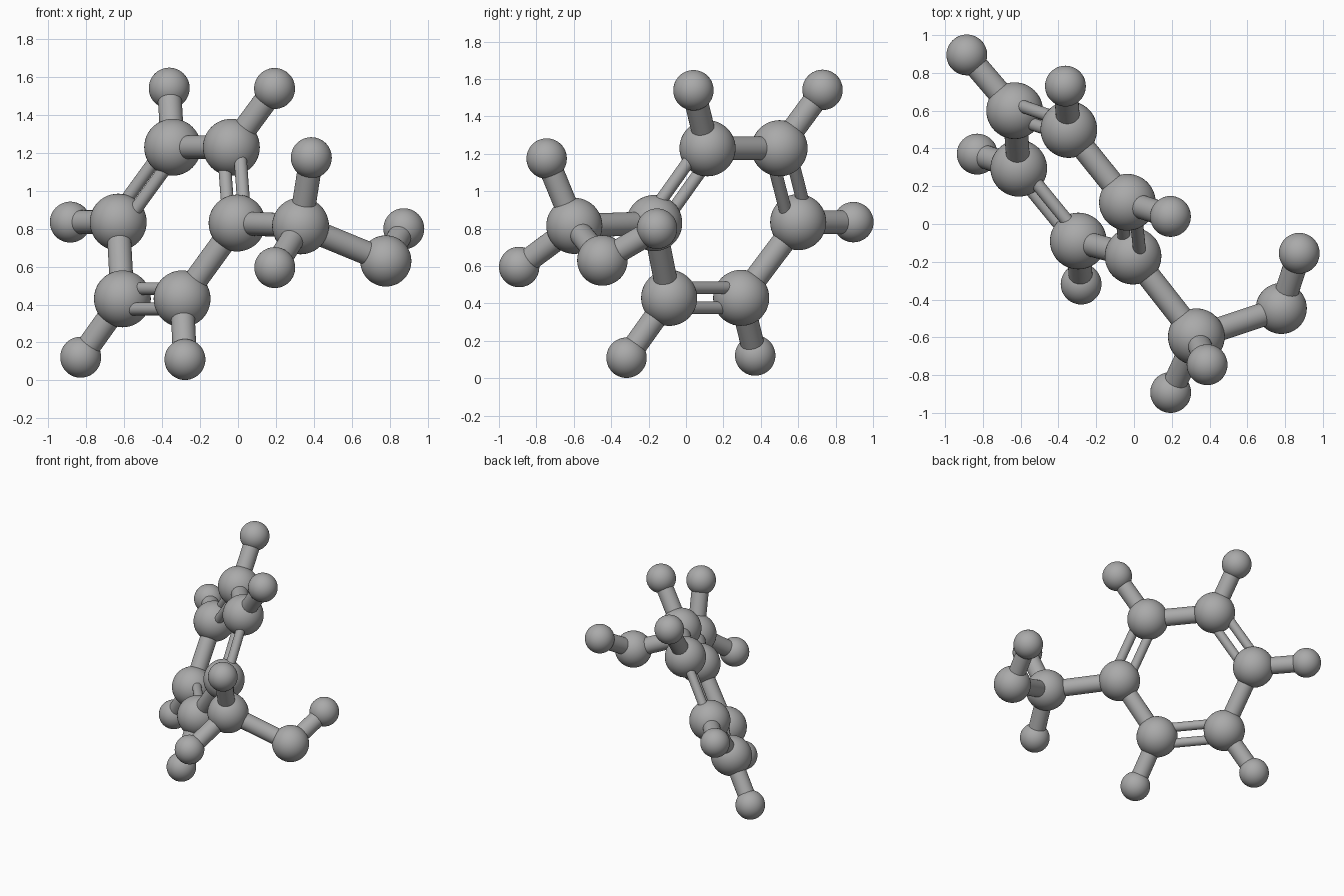
import bpy
from mathutils import Vector

cube = bpy.data.objects.get("Cube")
if cube:
    bpy.data.objects.remove(cube, do_unlink=True)

CARBON_R, OXYGEN_R, HYDROGEN_R = 0.15, 0.135, 0.108
BOND_R, DOUBLE_R, DOUBLE_GAP = 0.063, 0.034, 0.058

grey = bpy.data.materials.new("plain grey")
grey.use_nodes = True
colour = (0.4, 0.4, 0.4, 1)
grey.diffuse_color = colour
grey.node_tree.nodes["Principled BSDF"].inputs["Base Color"].default_value = colour


def finish(name):
    ob = bpy.context.object
    ob.name = name
    ob.data.materials.append(grey)
    bpy.ops.object.shade_smooth_by_angle()
    return ob


def ball(name, centre, radius):
    bpy.ops.mesh.primitive_uv_sphere_add(segments=48, ring_count=24, radius=radius, location=centre)
    return finish(name)


def rod(name, a, b, radius):
    d = b - a
    bpy.ops.mesh.primitive_cylinder_add(vertices=32, radius=radius, depth=d.length,
                                        location=(a + b) / 2)
    ob = finish(name)
    ob.rotation_euler = d.to_track_quat("Z", "Y").to_euler()


# Six-sided ring of carbon balls, each with its outer hydrogen ball
ring = [Vector(p) for p in (
    (-0.005, -0.17, 0.83), (-0.035, 0.115, 1.23), (-0.345, 0.50, 1.23),
    (-0.632, 0.60, 0.835), (-0.61, 0.295, 0.43), (-0.295, -0.09, 0.43))]
ring_hydrogens = [Vector(p) for p in (
    (0.193, 0.04, 1.54), (-0.363, 0.73, 1.542), (-0.885, 0.895, 0.835),
    (-0.83, 0.37, 0.122), (-0.28, -0.318, 0.11))]
normal = (ring[2] - ring[0]).cross(ring[4] - ring[0]).normalized()

for i, c in enumerate(ring):
    ball(f"ring_carbon_{i + 1}", c, CARBON_R)
    nxt = ring[(i + 1) % 6]
    if i % 2 == 0:
        # Double bonds lie side by side in the plane of the ring
        side = normal.cross(nxt - c).normalized() * DOUBLE_GAP
        rod(f"double_bond_{i + 1}_inner", c + side, nxt + side, DOUBLE_R)
        rod(f"double_bond_{i + 1}_outer", c - side, nxt - side, DOUBLE_R)
    else:
        rod(f"ring_bond_{i + 1}", c, nxt, BOND_R)

for i, h in enumerate(ring_hydrogens):
    ball(f"ring_hydrogen_{i + 1}", h, HYDROGEN_R)
    rod(f"ring_hydrogen_bond_{i + 1}", ring[i + 1], h, BOND_R)

# Side arm: carbon with two hydrogens, then oxygen with its hydrogen
arm = Vector((0.33, -0.597, 0.815))
oxygen = Vector((0.78, -0.447, 0.63))
ball("arm_carbon", arm, CARBON_R)
ball("oxygen", oxygen, OXYGEN_R)
rod("arm_bond", ring[0], arm, BOND_R)
rod("oxygen_bond", arm, oxygen, BOND_R)
for name, parent, point in (
        ("upper_arm_hydrogen", arm, (0.387, -0.745, 1.175)),
        ("lower_arm_hydrogen", arm, (0.194, -0.892, 0.595)),
        ("oxygen_hydrogen", oxygen, (0.875, -0.155, 0.80))):
    h = Vector(point)
    ball(name, h, HYDROGEN_R)
    rod(name + "_bond", parent, h, BOND_R)
